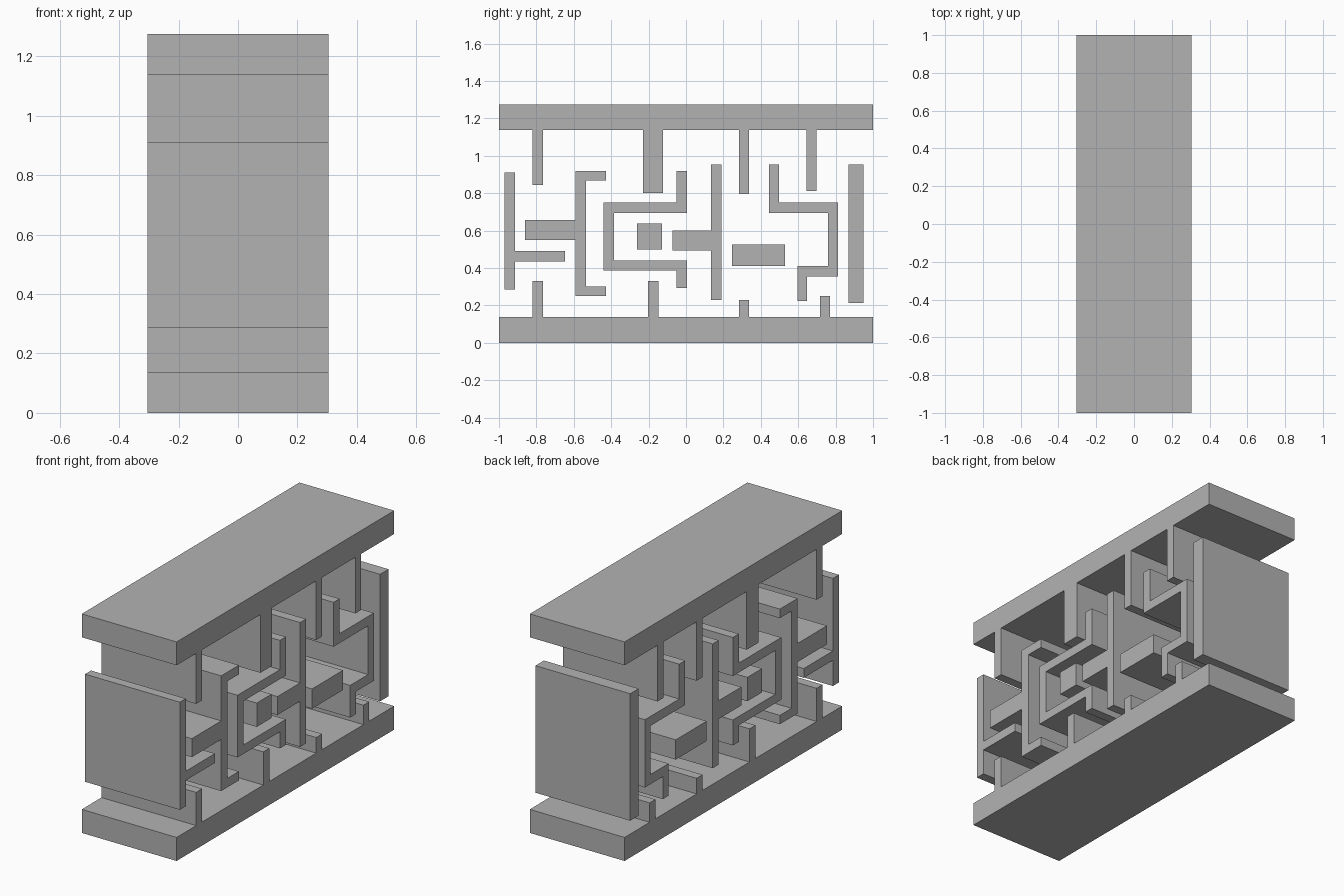
import bpy
import bmesh

HALF_WIDTH = 0.305

default_cube = bpy.data.objects.get("Cube")
if default_cube:
    bpy.data.objects.remove(default_cube, do_unlink=True)

# Single plain grey finish
grey = bpy.data.materials.new("plain grey")
grey.use_nodes = True
grey_colour = (0.45, 0.45, 0.45, 1)
grey.diffuse_color = grey_colour
grey.node_tree.nodes["Principled BSDF"].inputs["Base Color"].default_value = grey_colour


def extrude_outline(name, *steps):
    """Extrude a right-angled outline across the full width.
    The steps alternate between the next y and the next z of the outline."""
    corners = []
    for i in range(len(steps)):
        here, following = steps[i], steps[(i + 1) % len(steps)]
        corners.append((here, following) if i % 2 == 0 else (following, here))

    bm = bmesh.new()
    profile = bm.faces.new([bm.verts.new((-HALF_WIDTH, y, z)) for y, z in corners])
    extruded = bmesh.ops.extrude_face_region(bm, geom=[profile], use_keep_orig=True)
    moved = [g for g in extruded["geom"] if isinstance(g, bmesh.types.BMVert)]
    bmesh.ops.translate(bm, verts=moved, vec=(2 * HALF_WIDTH, 0, 0))
    bmesh.ops.recalc_face_normals(bm, faces=bm.faces)

    mesh = bpy.data.meshes.new(name)
    bm.to_mesh(mesh)
    bm.free()
    mesh.materials.append(grey)
    part = bpy.data.objects.new(name, mesh)
    bpy.context.collection.objects.link(part)
    return part


def slab_with_fins(name, outer_z, inner_z, fins):
    """Full-length slab whose inner side carries fins: (start, end, tip height)."""
    steps = [-1, outer_z, 1, inner_z]
    for start, end, tip in reversed(fins):
        steps += [end, tip, start, inner_z]
    return extrude_outline(name, *steps)


# Floor and ceiling slabs with their upright and hanging fins
slab_with_fins("floor_slab", 0, .137, [
    (-.82, -.765, .33), (-.203, -.148, .33), (.283, .338, .228), (.717, .77, .25)])
slab_with_fins("ceiling_slab", 1.274, 1.138, [
    (-.82, -.765, .845), (-.23, -.122, .8), (.283, .338, .795), (.643, .697, .812)])

# End walls, the front one with an inward shelf
extrude_outline("front_wall", -.97, .286, -.915, .436, -.647, .49, -.915, .912)
extrude_outline("back_wall", .87, .214, .948, .953)

# Bracket with lips at both ends and a thick shelf
extrude_outline("lipped_bracket", -.59, .25, -.427, .302, -.534, .867,
                -.427, .92, -.59, .658, -.86, .55)

# Channel with flared arms around a floating block
extrude_outline("flared_channel", -.44, .388, -.05, .292, .005, .44,
                -.385, .695, .005, .92, -.05, .75)
extrude_outline("channel_block", -.263, .498, -.128, .637)

# Middle wall whose shelf points into the channel
extrude_outline("middle_wall", .135, .23, .19, .953, .135, .602, -.073, .495)

# Folded wall around a long floating block
extrude_outline("folded_wall", .443, .695, .76, .412, .595, .225,
                .648, .356, .813, .75, .498, .953)
extrude_outline("long_block", .245, .41, .53, .525)
